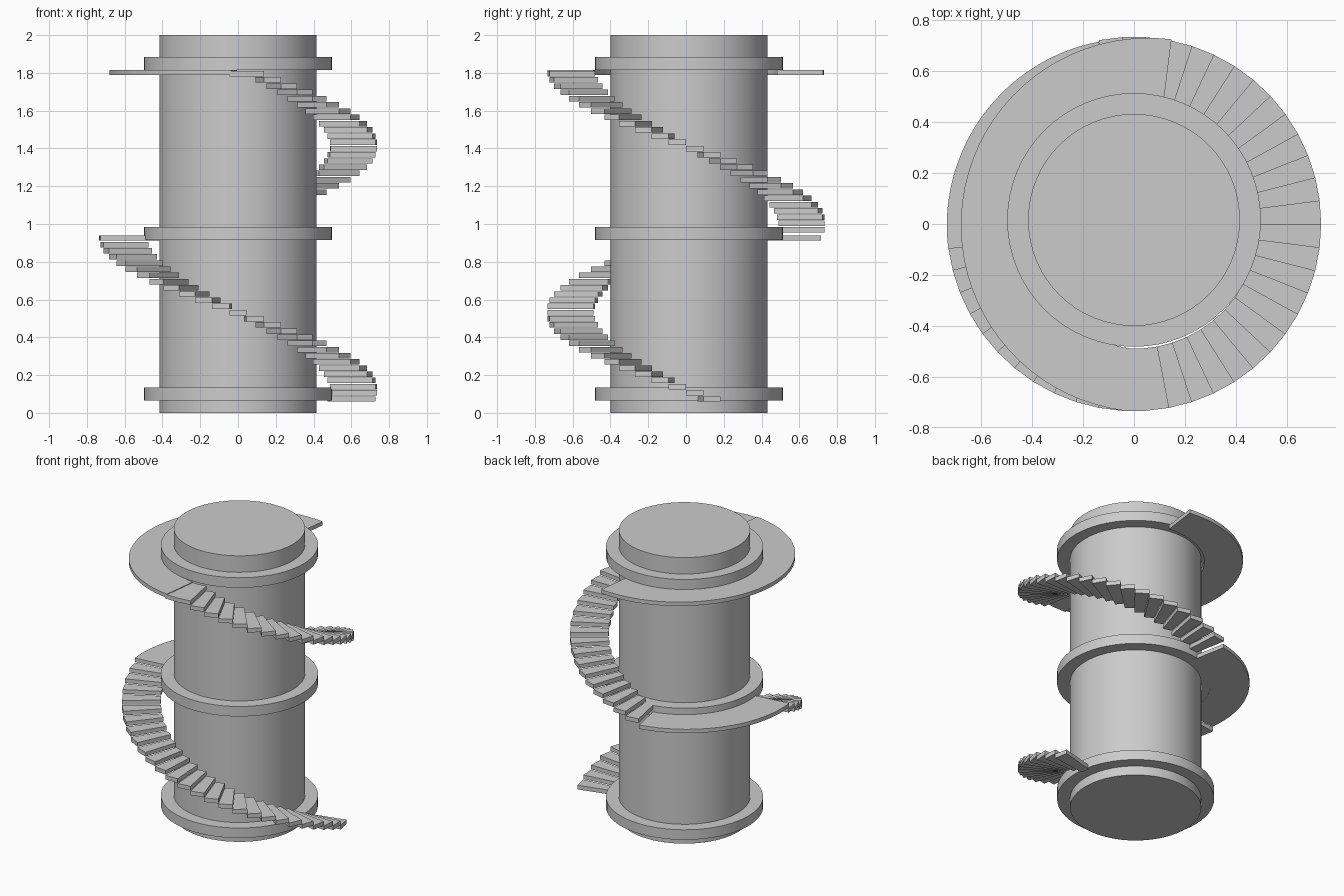
import bpy
import bmesh
from math import radians, cos, sin

if "Cube" in bpy.data.objects:
    bpy.data.objects.remove(bpy.data.objects["Cube"])

PITCH = 7.2          # angle of one tread
INNER, OUTER = 0.49, 0.735
THICK = 0.029
AXIS_Y = 0.016       # column axis


def add_sector(bm, r0, r1, a0, a1, z0, z1, segs, cx=0.0, cy=0.0, closed=False):
    """Solid ring sector between two angles (degrees), or a full ring."""
    rows = []
    for i in range(segs if closed else segs + 1):
        a = radians(a0 + (a1 - a0) * i / segs)
        rows.append([bm.verts.new((cx + r * cos(a), cy + r * sin(a), z))
                     for r, z in ((r0, z0), (r1, z0), (r1, z1), (r0, z1))])
    for i in range(segs):
        p, q = rows[i], rows[(i + 1) % len(rows)]
        for k in range(4):
            m = (k + 1) % 4
            bm.faces.new((p[k], p[m], q[m], q[k]))
    if not closed:
        bm.faces.new(rows[0])
        bm.faces.new(rows[-1])


def finish(bm, name, smooth=False):
    bmesh.ops.recalc_face_normals(bm, faces=bm.faces)
    me = bpy.data.meshes.new(name)
    bm.to_mesh(me)
    bm.free()
    ob = bpy.data.objects.new(name, me)
    bpy.context.collection.objects.link(ob)
    if smooth:
        bpy.ops.object.select_all(action='DESELECT')
        ob.select_set(True)
        bpy.context.view_layer.objects.active = ob
        bpy.ops.object.shade_smooth_by_angle(angle=radians(30))
    return ob


def flight(name, start, count, top, rise, last_width=1):
    """Treads climbing clockwise from the start angle."""
    bm = bmesh.new()
    for k in range(count):
        a = start - PITCH * k
        width = last_width if k == count - 1 else 1
        z = top + rise * k
        add_sector(bm, INNER, OUTER, a, a - PITCH * width, z - THICK, z, width)
    return finish(bm, name)


def landing(name, a0, a1, top, cx, cy):
    bm = bmesh.new()
    add_sector(bm, INNER, OUTER, a0, a1, top - 0.027, top, 40, cx, cy)
    return finish(bm, name, True)


# central column
bm = bmesh.new()
bmesh.ops.create_cone(bm, cap_ends=True, segments=64, radius1=0.416, radius2=0.416, depth=2.0)
bmesh.ops.translate(bm, verts=bm.verts, vec=(0, AXIS_Y, 1.0))
finish(bm, "column", True)

# collar rings
for name, z in (("lower_collar", 0.065), ("middle_collar", 0.915), ("upper_collar", 1.815)):
    bm = bmesh.new()
    add_sector(bm, 0.414, 0.498, 0, 360, z, z + 0.07, 64, 0, AXIS_Y, True)
    finish(bm, name, True)

# stair flights and landings
flight("lower_flight", 14.4, 26, 0.088, 0.0327)
landing("middle_landing", 187.2, 100.8, 0.940, 0.0, -0.006)
flight("upper_flight", 100.8, 26, 0.985, 0.0330, last_width=2)
landing("upper_landing", 262.8, 82.8, 1.815, 0.055, -0.004)
